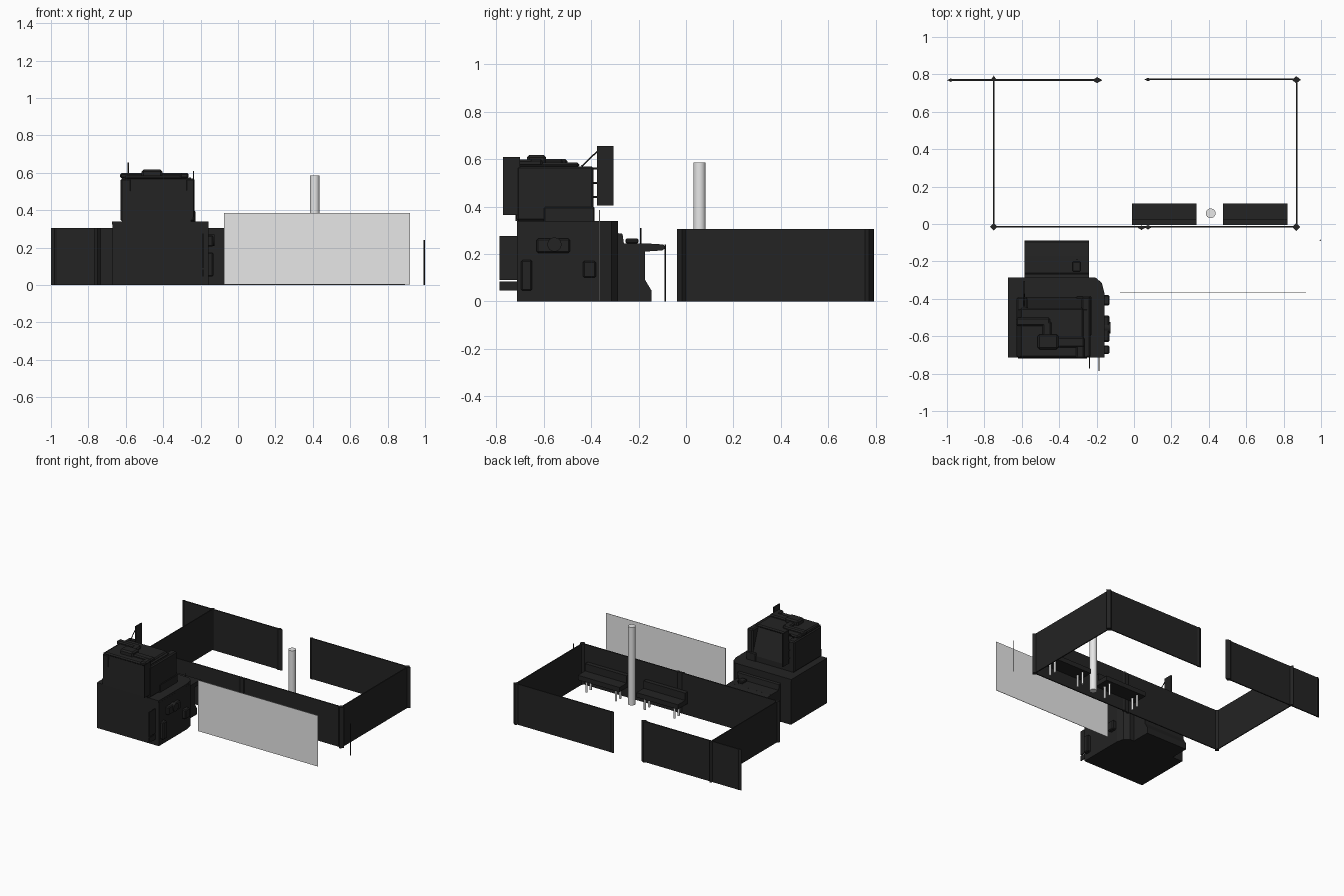
import bpy, bmesh, math
from mathutils import Vector


def material(name, v):
    m = bpy.data.materials.new(name)
    m.diffuse_color = (v, v, v, 1)
    return m


DARK = material("charcoal", 0.017)
GREY = material("light_grey", 0.8)


def finish(name, bm, mat, bevel=0):
    bmesh.ops.recalc_face_normals(bm, faces=bm.faces)
    me = bpy.data.meshes.new(name)
    bm.to_mesh(me)
    bm.free()
    me.materials.append(mat)
    ob = bpy.data.objects.new(name, me)
    bpy.context.collection.objects.link(ob)
    if bevel:
        b = ob.modifiers.new("bevel", 'BEVEL')
        b.width, b.segments = bevel, 1
    return ob


def prism(name, pts, lo, hi, axis='z', mat=DARK, bevel=0):
    """Extrude a 2D outline: 'z' takes (x, y), 'x' takes (y, z)."""
    bm = bmesh.new()
    place = (lambda a, b: (a, b, lo)) if axis == 'z' else (lambda a, b: (lo, a, b))
    f = bm.faces.new([bm.verts.new(place(*p)) for p in pts])
    r = bmesh.ops.extrude_face_region(bm, geom=[f])
    d = Vector((0, 0, hi - lo)) if axis == 'z' else Vector((hi - lo, 0, 0))
    bmesh.ops.translate(bm, vec=d, verts=[v for v in r['geom'] if isinstance(v, bmesh.types.BMVert)])
    return finish(name, bm, mat, bevel)


def box(name, x0, x1, y0, y1, z0, z1, mat=DARK, bevel=0):
    return prism(name, [(x0, y0), (x1, y0), (x1, y1), (x0, y1)], z0, z1, 'z', mat, bevel)


def rod(name, a, b, r, mat=DARK, n=12):
    a, b = Vector(a), Vector(b)
    bm = bmesh.new()
    bmesh.ops.create_cone(bm, cap_ends=True, segments=n, radius1=r, radius2=r, depth=(b - a).length)
    ob = finish(name, bm, mat)
    for p in ob.data.polygons:
        p.use_smooth = len(p.vertices) == 4 and n > 6
    ob.location = (a + b) / 2
    ob.rotation_euler = (b - a).to_track_quat('Z', 'Y').to_euler()
    return ob


# Fence walls
H = 0.305
box("back_left_wall", -0.98, -0.20, 0.765, 0.774, 0, H)
box("back_right_wall", 0.07, 0.87, 0.769, 0.777, 0, H)
box("front_wall", -0.75, 0.87, -0.019, -0.011, 0, H)
box("left_wall", -0.754, -0.747, -0.015, 0.775, 0, H)
box("right_wall", 0.865, 0.873, -0.015, 0.773, 0, H)

# Diamond fence posts: x, y, half width, half depth
for i, (x, y, w, d) in enumerate([
        (-0.98, 0.769, 0.02, 0.009), (-0.197, 0.769, 0.028, 0.016), (0.075, 0.773, 0.02, 0.009),
        (0.868, 0.771, 0.024, 0.019), (0.868, -0.016, 0.022, 0.022), (-0.75, -0.015, 0.02, 0.02),
        (-0.75, 0.775, 0.012, 0.018), (0.04, -0.02, 0.02, 0.012), (0.075, -0.017, 0.02, 0.012)]):
    prism(f"fence_post_{i}", [(x - w, y), (x, y - d), (x + w, y), (x, y + d)], 0, H)

# Grey screen, column and thin pole
box("screen_panel", -0.075, 0.92, -0.366, -0.363, 0.003, 0.385, GREY)
rod("column", (0.41, 0.057, 0), (0.41, 0.057, 0.585), 0.026, GREY, 32)
rod("thin_pole", (0.996, -0.087, 0), (0.996, -0.087, 0.24), 0.003, DARK, 8)

# Two benches with backrest and grey legs
for n, x0 in enumerate((-0.01, 0.475)):
    x1 = x0 + 0.345
    box(f"bench_seat_{n}", x0, x1, 0.0, 0.11, 0.09, 0.125)
    box(f"bench_back_{n}", x0, x1, -0.006, 0.025, 0.09, 0.18)
    for x in (x0 + 0.05, x1 - 0.05):
        for y in (0.03, 0.08):
            rod(f"bench_leg_{n}", (x, y, 0), (x, y, 0.09), 0.008, GREY)

# Machine base with cut corner, and its top lip
base = [(-0.67, -0.713), (-0.158, -0.713), (-0.158, -0.37), (-0.172, -0.315), (-0.205, -0.287), (-0.67, -0.287)]
prism("machine_base", base, 0, 0.325)
prism("machine_base_lip", [(x * 1.004, y) for x, y in base], 0.325, 0.34)

# Stepped rear console with shelf
prism("rear_console", [(-0.30, 0), (-0.145, 0), (-0.145, 0.045), (-0.172, 0.09), (-0.172, 0.245),
                       (-0.262, 0.245), (-0.268, 0.285), (-0.30, 0.29)], -0.585, -0.24, 'x')
prism("rear_shelf", [(-0.175, 0.21), (-0.10, 0.215), (-0.087, 0.225), (-0.095, 0.24), (-0.175, 0.245)],
      -0.585, -0.24, 'x')
box("console_box", -0.33, -0.285, -0.255, -0.20, 0.245, 0.265, bevel=0.005)
rod("console_lever", (-0.305, -0.19, 0.24), (-0.305, -0.19, 0.31), 0.003, DARK, 8)

# Cab with sloping rear window between side pillars
prism("cab_body", [(-0.72, 0.34), (-0.39, 0.34), (-0.39, 0.38), (-0.46, 0.575), (-0.71, 0.575)],
      -0.62, -0.25, 'x')
for name, x0, x1 in (("left", -0.627, -0.57), ("right", -0.28, -0.232)):
    box(f"cab_{name}_pillar", x0, x1, -0.715, -0.39, 0.34, 0.57, bevel=0.008)
box("cab_roof", -0.61, -0.27, -0.715, -0.45, 0.565, 0.585, bevel=0.008)
box("cab_side_panel", -0.31, -0.228, -0.60, -0.385, 0.31, 0.40, bevel=0.006)

# Roof ducts and hatch
box("roof_duct_left", -0.63, -0.45, -0.545, -0.50, 0.57, 0.6, bevel=0.008)
box("roof_duct_mid", -0.49, -0.44, -0.60, -0.52, 0.57, 0.6, bevel=0.008)
box("roof_duct_right", -0.42, -0.265, -0.66, -0.605, 0.57, 0.6, bevel=0.008)
box("roof_duct_drop", -0.31, -0.265, -0.72, -0.61, 0.57, 0.598, bevel=0.008)
box("roof_hatch", -0.515, -0.405, -0.67, -0.59, 0.575, 0.618, bevel=0.01)

# Open front doors and flap
box("upper_door", -0.24, -0.234, -0.773, -0.70, 0.365, 0.61)
box("lower_door", -0.191, -0.185, -0.787, -0.71, 0.09, 0.275)
box("lower_flap", -0.191, -0.185, -0.787, -0.71, 0.045, 0.083)

# Rear mirror plate and struts
box("mirror_plate", -0.592, -0.584, -0.375, -0.305, 0.405, 0.655)
rod("mirror_strut", (-0.588, -0.44, 0.57), (-0.588, -0.372, 0.635), 0.003, DARK, 8)
for z in (0.44, 0.50, 0.56):
    rod("mirror_hinge", (-0.588, -0.40, z), (-0.588, -0.37, z), 0.004, DARK, 8)

# Fittings on the right side of the base
box("side_box_rear", -0.165, -0.13, -0.435, -0.38, 0.10, 0.17, bevel=0.006)
box("side_box_mid", -0.165, -0.132, -0.63, -0.49, 0.205, 0.265, bevel=0.006)
box("side_box_front", -0.165, -0.132, -0.695, -0.65, 0.045, 0.175, bevel=0.006)
rod("side_dial", (-0.16, -0.555, 0.24), (-0.125, -0.555, 0.24), 0.03, DARK, 16)
